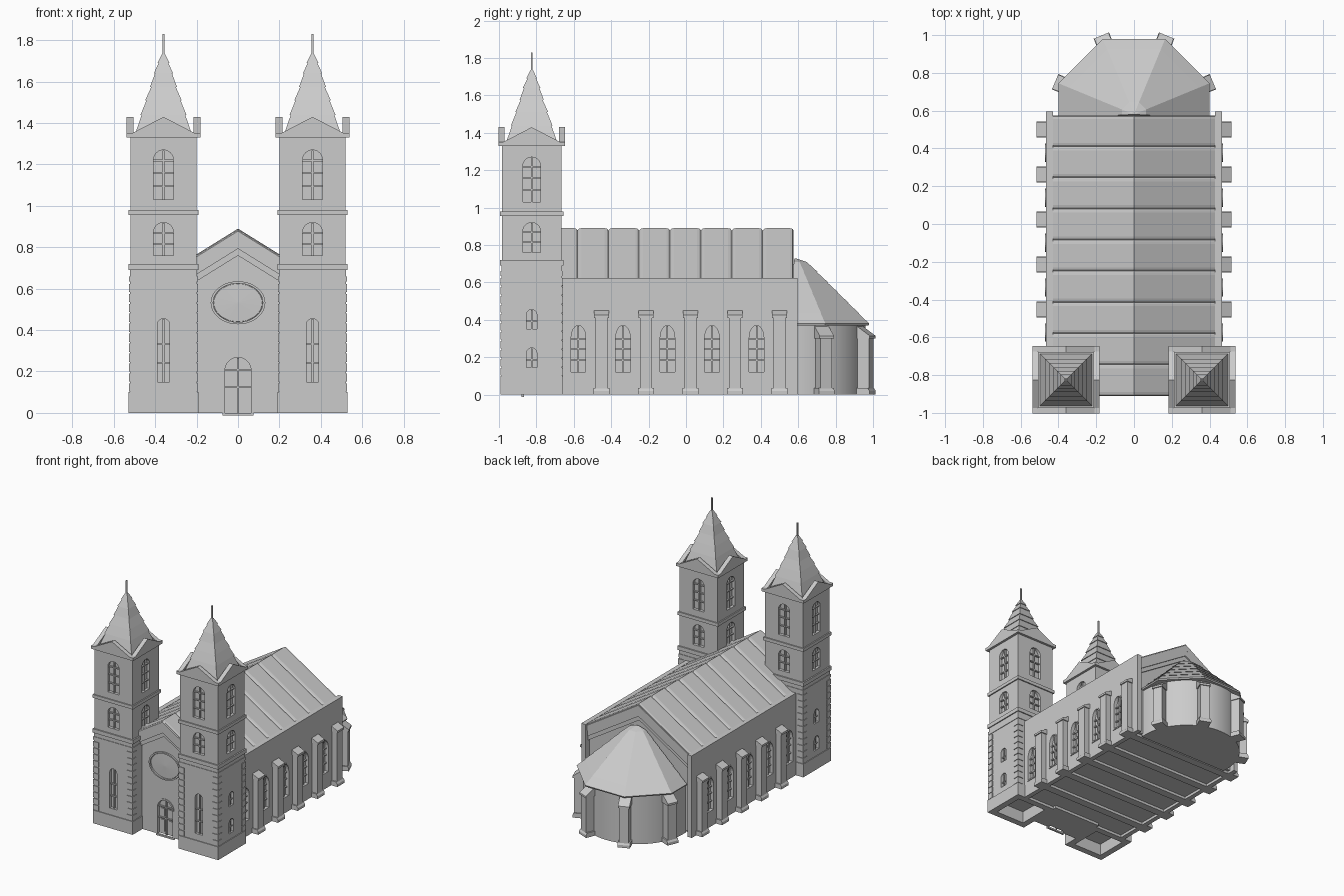
import bpy, bmesh
from math import pi, sin, cos, radians
from mathutils import Matrix, Vector

cube = bpy.data.objects.get("Cube")
if cube:
    bpy.data.objects.remove(cube)

stone = bpy.data.materials.new("grey_stone")
stone.use_nodes = True
GREY = (0.6, 0.6, 0.6, 1)
stone.diffuse_color = GREY
stone.node_tree.nodes["Principled BSDF"].inputs["Base Color"].default_value = GREY
I = Matrix.Identity(4)


# ---- helpers ----
def loft(name, rings, M=I, closed=False):
    """Skin equal-length rings; closed joins last to first instead of capping."""
    bm = bmesh.new()
    vs = [[bm.verts.new(M @ Vector(p)) for p in r] for r in rings]
    n = len(rings[0])
    pairs = list(zip(vs, vs[1:])) + ([(vs[-1], vs[0])] if closed else [])
    for a, b in pairs:
        for i in range(n):
            j = (i + 1) % n
            bm.faces.new((a[i], a[j], b[j], b[i]))
    if not closed:
        bm.faces.new(vs[0])
        bm.faces.new(vs[-1])
    bmesh.ops.recalc_face_normals(bm, faces=bm.faces)
    me = bpy.data.meshes.new(name)
    bm.to_mesh(me)
    bm.free()
    me.materials.append(stone)
    ob = bpy.data.objects.new(name, me)
    bpy.context.collection.objects.link(ob)
    return ob


def prism(name, pts, d0, d1, M=I):
    """Extrude an (x, z) outline from depth d0 to d1 along local -y."""
    return loft(name, [[(x, -d, z) for x, z in pts] for d in (d0, d1)], M)


def box(name, x0, x1, d0, d1, z0, z1, M=I):
    return prism(name, [(x0, z0), (x1, z0), (x1, z1), (x0, z1)], d0, d1, M)


def block(name, h, z0, z1, M):
    return box(name, -h, h, -h, h, z0, z1, M)


def frame(name, outer, inner, d0, d1, M=I):
    rings = [[(x, -d, z) for x, z in o]
             for o, d in ((outer, d0), (outer, d1), (inner, d1), (inner, d0))]
    return loft(name, rings, M, closed=True)


def arch(u, w, z0, z1, rise=1.0):
    r = w / 2
    zs = z1 - r * rise
    top = [(u + r * cos(t * pi / 12), zs + r * rise * sin(t * pi / 12)) for t in range(13)]
    return [(u - r, z0), (u + r, z0)] + top


def ellipse(z, rx, rz):
    return [(rx * cos(t * pi / 20), z + rz * sin(t * pi / 20)) for t in range(40)]


def chevron(x, top, thick, slope=0.62):
    low = top - slope * x
    return [(-x, low), (0, top), (x, low), (x, low - thick), (0, top - thick), (-x, low - thick)]


def facing(deg, x=0, y=0):
    """Local -y turned to a compass angle measured from +x."""
    return Matrix.Translation((x, y, 0)) @ Matrix.Rotation(radians(deg + 90), 4, 'Z')


def cut(target, cutters):
    for c in cutters:
        c.hide_render = True
        m = target.modifiers.new("cut", 'BOOLEAN')
        m.object, m.operation, m.solver = c, 'DIFFERENCE', 'EXACT'
        bpy.context.view_layer.objects.active = target
        bpy.ops.object.modifier_apply(modifier=m.name)
        bpy.data.objects.remove(c)


def window(name, M, u, w, z0, z1, d, bars, rise=1.0, trim=0.0):
    """Mullions and optional trim; returns the recess cutter."""
    b = 0.004
    box(name + "_mullion", u - b, u + b, d - 0.025, d - 0.008, z0, z1 - 0.002, M)
    for f in bars:
        z = z0 + (z1 - z0) * f
        box(name + "_bar", u - w / 2, u + w / 2, d - 0.025, d - 0.01, z - b, z + b, M)
    if trim:
        frame(name + "_trim", arch(u, w + 2 * trim, z0 - trim, z1 + trim, rise),
              arch(u, w, z0, z1, rise), d - 0.01, d + 0.005, M)
    return prism(name + "_cutter", arch(u, w, z0, z1, rise), d - 0.022, d + 0.05, M)


def buttress(name, M, u, d0, d1, low, top, w):
    side = [(d0, 0), (d1 - 0.008, 0), (d1 - 0.008, low), (d0, top - 0.005)]
    loft(name, [[(u + s * w, -d, z) for d, z in side] for s in (-1, 1)], M)
    cap = [(d0, low - 0.01), (d1, low - 0.01), (d1, low + 0.005), (d0, top)]
    loft(name + "_cap", [[(u + s * (w + 0.007), -d, z) for d, z in cap] for s in (-1, 1)], M)
    foot = [(d0, 0), (d1, 0), (d1, 0.02), (d1 - 0.01, 0.035), (d0, 0.035)]
    loft(name + "_foot", [[(u + s * (w + 0.01), -d, z) for d, z in foot] for s in (-1, 1)], M)


# ---- towers ----
def tower(side, x):
    n = side + "_tower"
    M = Matrix.Translation((x, -0.825, 0))
    plinth = block(n + "_plinth", 0.168, 0, 0.1, M)
    cut(plinth, [block("hollow", 0.12, -0.05, 0.09, M)])
    lower = block(n + "_lower", 0.162, 0.1, 0.7, M)
    upper = block(n + "_upper", 0.16, 0.7, 1.34, M)
    for z0, z1, h in ((0.635, 0.66, 0.166), (0.69, 0.72, 0.17), (0.955, 0.98, 0.169)):
        block(n + "_band", h, z0, z1, M)
    # corner stones
    for sx in (-1, 1):
        for sy in (-1, 1):
            for k in range(11):
                C = M @ Matrix.Translation((sx * 0.143, sy * 0.143, 0))
                z = 0.103 + k * 0.048
                block(n + "_quoin", 0.024, z, z + 0.04, C)
    # windows
    front, outer = facing(-90, x, -0.825), facing(0 if x > 0 else 180, x, -0.825)
    cuts = [window(n + "_slit", front, 0, 0.06, 0.15, 0.455, 0.162, (0.3, 0.6))]
    for z in (0.145, 0.35):
        cuts.append(window(n + "_small_window", outer, 0, 0.055, z, z + 0.105, 0.162, (0.4,)))
    cut(lower, cuts)
    cuts = []
    for a in range(0, 360, 90):
        F = facing(a, x, -0.825)
        cuts.append(window(n + "_mid_window", F, 0, 0.095, 0.76, 0.92, 0.16, (0.35, 0.68)))
        cuts.append(window(n + "_belfry_window", F, 0, 0.095, 1.03, 1.27, 0.16, (0.27, 0.54, 0.79)))
        # pediment on each face
        prism(n + "_pediment", [(-0.178, 1.33), (0.178, 1.33), (0.178, 1.352), (0.15, 1.352),
              (0, 1.43), (-0.15, 1.352), (-0.178, 1.352)], 0.145, 0.178, F)
    cut(upper, cuts)
    # stepped spire
    tiers = [(0.135, 1.345), (0.108, 1.44), (0.085, 1.51), (0.062, 1.575),
             (0.044, 1.64), (0.026, 1.69), (0.01, 1.735)]
    rings = []
    for (w0, z0), (w1, z1) in zip(tiers, tiers[1:]):
        for w, z in ((w0 + 0.003, z0), (w1 - 0.003, z1)):
            rings.append([(-w, -w, z), (w, -w, z), (w, w, z), (-w, w, z)])
    loft(n + "_spire", rings, M)
    block(n + "_finial", 0.005, 1.72, 1.83, M)


tower("left", 0.36)
tower("right", -0.36)

# ---- facade between the towers ----
facade = prism("facade", [(-0.2, 0), (0.2, 0), (0.2, 0.72), (0, 0.845), (-0.2, 0.72)], 0.63, 0.875)
cut(facade, [window("door", I, 0, 0.126, 0, 0.268, 0.875, (0.46, 0.78), trim=0.012)])
for s in (-1, 1):
    for z0, z1 in ((0.02, 0.11), (0.138, 0.195)):
        box("door_panel", s * 0.034 - 0.018, s * 0.034 + 0.018, 0.85, 0.859, z0, z1)
frame("rose_window_trim", ellipse(0.532, 0.132, 0.104), ellipse(0.532, 0.12, 0.094), 0.87, 0.887)
loft("rose_window_glass", [[(x, -d, z) for x, z in ellipse(0.532, 0.12 * f, 0.094 * f)]
     for f, d in ((1, 0.872), (0.97, 0.877), (0.05, 0.88))])
for x, d0, d1, top, th in ((0.2, 0.8, 0.905, 0.885, 0.092), (0.2, 0.8, 0.89, 0.8, 0.04),
                           (0.43, -0.573, -0.5, 0.885, 0.092), (0.43, -0.563, -0.5, 0.8, 0.04)):
    prism("gable_moulding", chevron(x, top, th), d0, d1)

# ---- nave ----
prism("nave_body", [(-0.44, 0.02), (0.44, 0.02), (0.44, 0.59), (0, 0.86), (-0.44, 0.59)], -0.55, 0.66)
BAYS = [-0.452 + 0.238 * k for k in range(5)]
for y in BAYS:
    box("floor_beam", -0.46, 0.46, -y - 0.03, -y + 0.03, 0, 0.03)
for s, side in ((1, "left"), (-1, "right")):
    F = facing(0 if s > 0 else 180)
    ends = sorted((s * -0.66, s * 0.595))
    wall = box(side + "_nave_wall", ends[0], ends[1], 0.43, 0.465, 0, 0.625, F)
    cut(wall, [window(side + "_nave_window", F, s * (y - 0.123), 0.078, 0.122, 0.37, 0.465,
                      (0.25, 0.5, 0.7), 1.7, 0.009) for y in BAYS])
    for y in BAYS:
        buttress(side + "_buttress", F, s * y, 0.45, 0.517, 0.42, 0.457, 0.033)

# roof sheets with softened seams
for k in range(9):
    y0 = -0.91 + 0.165 * k
    rings = []
    for y, drop in ((0, 0.012), (0.008, 0.003), (0.02, 0), (0.145, 0), (0.157, 0.003), (0.165, 0.012)):
        rings.append([(x, y0 + y, z - drop) for x, z in chevron(0.436, 0.89, 0.04)])
    loft("roof_sheet", rings)

# ---- apse ----
A = Matrix.Translation((0, 0.58, 0))
arc = [(0.38 * cos(t * pi / 32), 0.38 * sin(t * pi / 32)) for t in range(33)]
outline = [(-0.38, -0.04), (0.38, -0.04)] + arc
wall = loft("apse_wall", [[(x, y, z) for x, y in outline] for z in (0, 0.38)], A)
bpy.context.view_layer.objects.active = wall
wall.select_set(True)
bpy.ops.object.shade_smooth_by_angle()
wall.select_set(False)
for a in (22.5, 67.5, 112.5, 157.5):
    buttress("apse_buttress", facing(a, 0, 0.58), 0, 0.365, 0.452, 0.31, 0.375, 0.034)

eave = [(0.4, -0.02), (0.4, 0.165), (0.165, 0.4), (-0.165, 0.4), (-0.4, 0.165), (-0.4, -0.02)]
rings = [[(x * 0.99, y * 0.99, 0.37) for x, y in eave]]
STEPS = 6
for k in range(STEPS):
    for t, lip in ((k / STEPS, 0.004), ((k + 1) / STEPS, -0.008)):
        f = 1 - 0.83 * t + lip * (k > 0 or lip < 0)
        rings.append([(x * f, y * f, 0.38 + 0.33 * t) for x, y in eave])
rings.append([(x * 0.03, y * 0.03, 0.727) for x, y in eave])
loft("apse_roof", rings, A)
